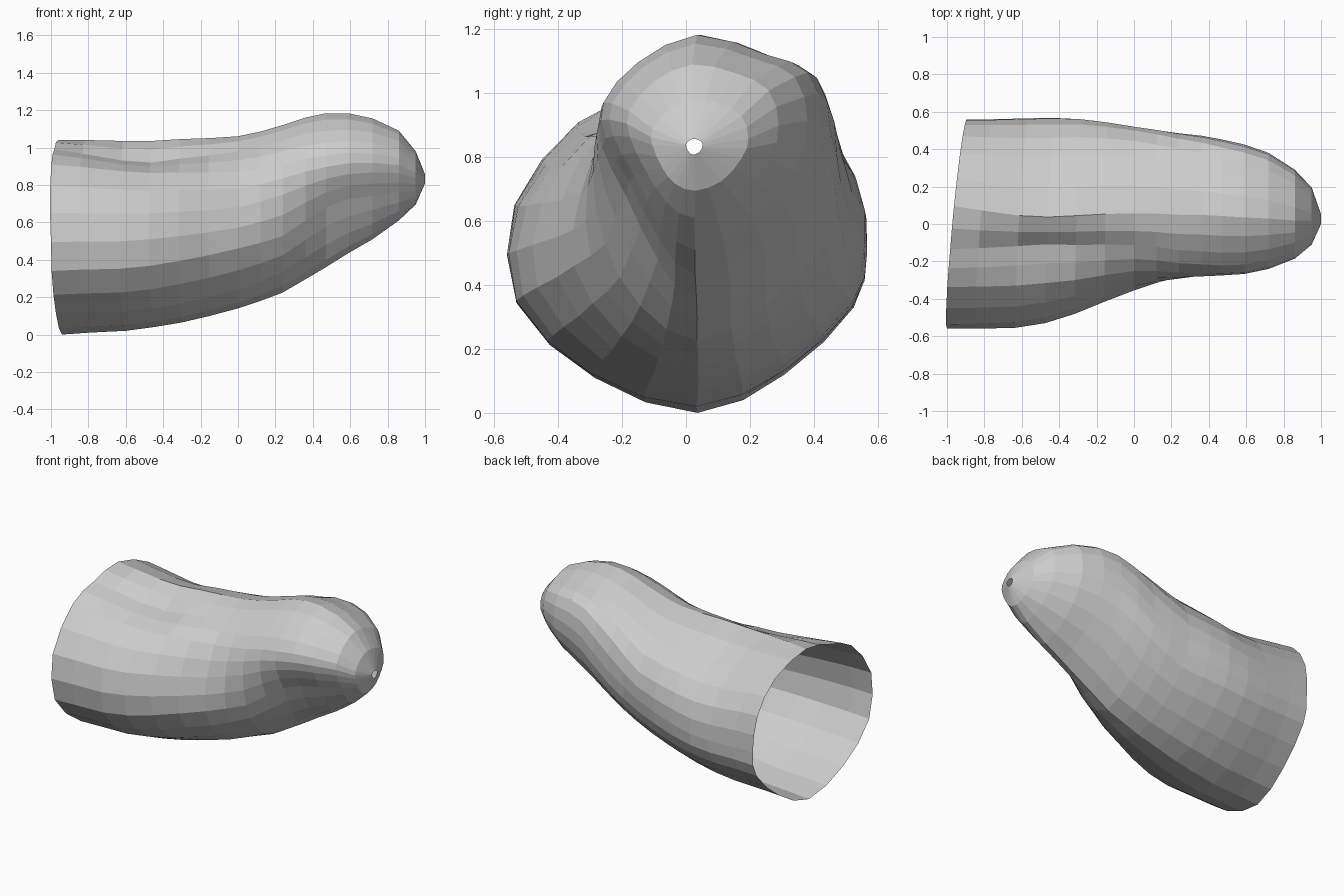
import bpy
from mathutils import Vector

# Key cross-sections (y, z), anticlockwise from the bottom, at given x
KEYS = [
    (-0.95, [(.04, 0), (.31, .12), (.525, .33), (.56, .5), (.53, .74), (.38, .94),
             (.1, 1.04), (-.13, .99), (-.33, .91), (-.53, .65), (-.52, .34), (-.28, .11)]),
    (-0.5, [(.04, .03), (.31, .14), (.52, .34), (.565, .5), (.53, .71), (.35, .90),
            (.04, 1.04), (-.10, .92), (-.31, .87), (-.5, .65), (-.51, .36), (-.28, .13)]),
    (0.0, [(.04, .14), (.27, .24), (.46, .42), (.52, .6), (.505, .78), (.36, .96),
           (.06, 1.06), (-.11, .98), (-.25, .87), (-.33, .68), (-.35, .46), (-.2, .24)]),
    (0.25, [(.035, .23), (.25, .34), (.44, .54), (.485, .72), (.455, .93), (.31, 1.05),
            (.05, 1.12), (-.14, 1.04), (-.26, .91), (-.29, .75), (-.25, .53), (-.14, .34)]),
    (0.5, [(.03, .38), (.25, .5), (.41, .70), (.45, .9), (.405, 1.06), (.27, 1.115),
           (.04, 1.185), (-.16, 1.09), (-.27, .96), (-.265, .84), (-.185, .70), (-.085, .5)]),
    (0.95, [(.03, .7), (.11, .73), (.17, .8), (.19, .86), (.17, .93), (.1, .97),
            (.02, .98), (-.05, .95), (-.1, .89), (-.1, .84), (-.07, .77), (-.03, .72)]),
]

# Envelope of each ring: x, y min, y max, z min, z max
RINGS = [
    (-.945, -.56, .56, 0, 1.04), (-.8, -.56, .56, .01, 1.04), (-.6, -.555, .565, .02, 1.035),
    (-.45, -.53, .567, .04, 1.035), (-.3, -.48, .56, .065, 1.045), (-.15, -.415, .543, .10, 1.05),
    (0, -.355, .52, .14, 1.06), (.12, -.315, .503, .18, 1.085), (.24, -.292, .485, .225, 1.12),
    (.36, -.28, .472, .295, 1.16), (.47, -.275, .452, .36, 1.183), (.59, -.267, .425, .435, 1.183),
    (.72, -.24, .38, .51, 1.155), (.86, -.185, .29, .61, 1.09), (.95, -.11, .195, .695, .98),
    (1.0, 0, .052, .808, .857),
]


def smooth_loop(pts):
    """Double the points of a closed profile along a Catmull-Rom curve."""
    p = [Vector(q) for q in pts]
    n, out = len(p), []
    for i in range(n):
        a, b, c, d = (p[(i + k) % n] for k in (-1, 0, 1, 2))
        out += [b, (9 * (b + c) - a - d) / 16]
    return out


LOOPS = [(x, smooth_loop(pts)) for x, pts in KEYS]


def section(x):
    """Blend the key profiles at station x."""
    x = min(max(x, KEYS[0][0]), KEYS[-1][0])
    for (x0, a), (x1, b) in zip(LOOPS, LOOPS[1:]):
        if x <= x1:
            t = (x - x0) / (x1 - x0)
            return [p.lerp(q, t) for p, q in zip(a, b)]


# Loft the rings into one open-ended skin
verts, faces = [], []
for x, y0, y1, z0, z1 in RINGS:
    loop = section(x)
    lo = [min(p[k] for p in loop) for k in (0, 1)]
    hi = [max(p[k] for p in loop) for k in (0, 1)]
    slant = max(0, -x / .945)
    for p in loop:
        y = y0 + (p.x - lo[0]) / (hi[0] - lo[0]) * (y1 - y0)
        z = z0 + (p.y - lo[1]) / (hi[1] - lo[1]) * (z1 - z0)
        verts.append((x + slant * (.098 * y - .05 * max(0, z - .5)), y, z))

n = len(LOOPS[0][1])
for i in range(len(RINGS) - 1):
    for j in range(n):
        k = (j + 1) % n
        faces.append((i * n + j, i * n + k, (i + 1) * n + k, (i + 1) * n + j))

mesh = bpy.data.meshes.new("tapered_sleeve")
mesh.from_pydata(verts, [], faces)
mesh.update()
bpy.context.collection.objects.link(bpy.data.objects.new("tapered_sleeve", mesh))
